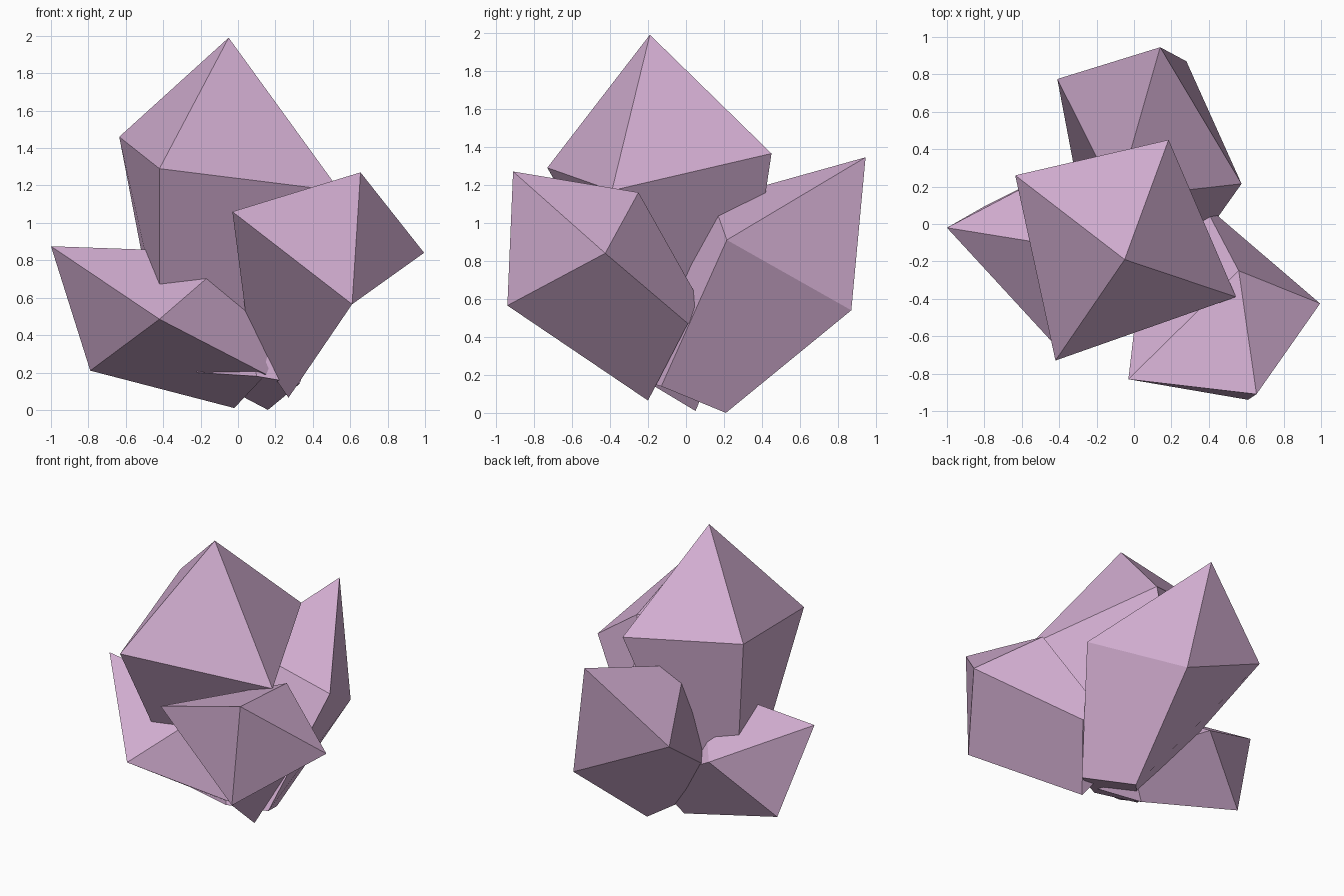
import bpy, bmesh

if "Cube" in bpy.data.objects:
    bpy.data.objects.remove(bpy.data.objects["Cube"])

mat = bpy.data.materials.new("pale_lilac")
mat.diffuse_color = (0.66, 0.43, 0.65, 1)
mat.use_nodes = True
mat.node_tree.nodes["Principled BSDF"].inputs["Base Color"].default_value = mat.diffuse_color


def crystal(name, tip, rim, base):
    """Four-sided shard: pointed tip, wide rim, narrower base."""
    bm = bmesh.new()
    t = bm.verts.new(tip)
    r = [bm.verts.new(p) for p in rim]
    b = [bm.verts.new(p) for p in base]
    for i in range(4):
        j = (i + 1) % 4
        bm.faces.new((t, r[i], r[j]))
        bm.faces.new((r[i], b[i], b[j], r[j]))
    bm.faces.new(b)
    bmesh.ops.recalc_face_normals(bm, faces=bm.faces)
    me = bpy.data.meshes.new(name)
    bm.to_mesh(me)
    bm.free()
    me.materials.append(mat)
    ob = bpy.data.objects.new(name, me)
    bpy.context.collection.objects.link(ob)


# tall centre shard
crystal("centre_crystal", (-.05, -.19, 1.99),
        [(-.635, .26, 1.46), (-.42, -.73, 1.29), (.545, -.39, 1.17), (.185, .45, 1.365)],
        [(-.45, .06, .5), (-.42, -.28, .5), (.27, -.19, .5), (-.17, .32, .5)])

# shard leaning to the front right
crystal("right_crystal", (.655, -.91, 1.27),
        [(-.03, -.83, 1.06), (.61, -.94, .565), (.995, -.425, .84), (.56, -.25, 1.16)],
        [(.06, -.06, .37), (.27, -.2, .065), (.44, .01, .47), (.37, .11, .52)])

# shard leaning to the left
crystal("left_crystal", (-1, -.02, .875),
        [(-.42, -.65, .485), (-.79, .1, .21), (-.39, .3, .57), (-.01, -.18, .84)],
        [(.15, -.25, .19), (-.02, .05, .01), (.16, .15, .25), (.27, -.05, .45)])

# shard leaning to the back
crystal("back_crystal", (.14, .945, 1.345),
        [(-.41, .775, .865), (.28, .87, .54), (.575, .215, .91), (-.09, .14, 1.12)],
        [(-.22, -.225, .2), (.16, .21, .0), (.33, -.13, .14), (.1, -.28, .18)])
